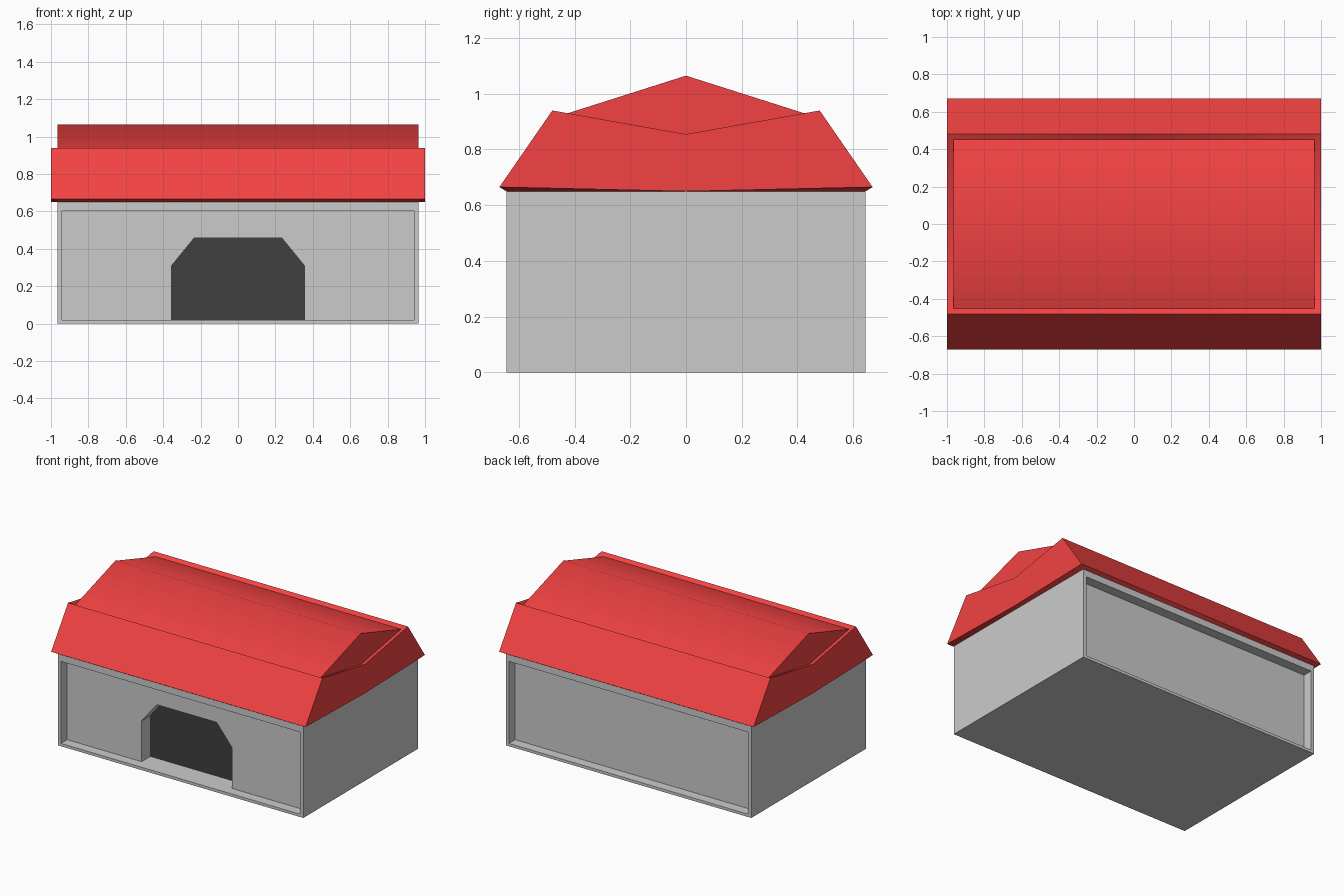
import bpy, bmesh, math

if "Cube" in bpy.data.objects:
    bpy.data.objects.remove(bpy.data.objects["Cube"])


def mesh_object(name, verts, faces, color=None):
    me = bpy.data.meshes.new(name)
    me.from_pydata(verts, [], faces)
    bm = bmesh.new()
    bm.from_mesh(me)
    bmesh.ops.recalc_face_normals(bm, faces=bm.faces)
    bm.to_mesh(me)
    bm.free()
    ob = bpy.data.objects.new(name, me)
    bpy.context.collection.objects.link(ob)
    if color:
        mat = bpy.data.materials.new(name + "_paint")
        mat.diffuse_color = (*color, 1)
        mat.use_nodes = True
        mat.node_tree.nodes["Principled BSDF"].inputs["Base Color"].default_value = mat.diffuse_color
        me.materials.append(mat)
    return ob


def prism(name, profile, y0, y1):
    """Extrude an (x, z) outline along y."""
    n = len(profile)
    verts = [(x, y, z) for y in (y0, y1) for x, z in profile]
    faces = [list(range(n)), list(range(n, 2 * n))]
    faces += [[i, (i + 1) % n, n + (i + 1) % n, n + i] for i in range(n)]
    return mesh_object(name, verts, faces)


def rect(hw, z0, z1):
    return [(-hw, z0), (hw, z0), (hw, z1), (-hw, z1)]


def apply(ob, mod):
    bpy.context.view_layer.objects.active = ob
    bpy.ops.object.modifier_apply(modifier=mod.name)


W, D, H = 0.965, 0.645, 0.65
RECESS, DOOR = 0.575, 0.475
door = [(-0.355, 0.02), (0.355, 0.02), (0.355, 0.31),
        (0.235, 0.457), (-0.235, 0.457), (-0.355, 0.31)]

# Walls: block with recessed front and back panels and a doorway
walls = prism("walls", rect(W, 0, H), -D, D)
cutters = [prism("front_recess_cut", rect(0.94, 0.02, 0.603), -0.8, -RECESS),
           prism("back_recess_cut", rect(0.94, 0.02, 0.603), RECESS, 0.8),
           prism("doorway_cut", door, -0.8, -DOOR)]
for c in cutters:
    m = walls.modifiers.new("cut", 'BOOLEAN')
    m.operation, m.solver, m.object = 'DIFFERENCE', 'EXACT', c
    apply(walls, m)
    bpy.data.objects.remove(c)

# Dark panel at the back of the doorway
y = -DOOR - 0.002
mesh_object("doorway_panel", [(x, y, z) for x, z in door],
            [[0, 1, 2, 3, 4, 5]], (0.05, 0.05, 0.05))

# Roof: one quarter, mirrored across x and y
P = {
    "eave": (1, 0.67, 0.665), "brow": (1, 0.48, 0.94),
    "dip": (1, 0, 0.855), "foot": (1, 0, H),
    "rim": (W, 0.453, 0.921), "rim_dip": (W, 0, 0.845),
    "ridge": (W, 0, 1.065), "under": (W, D, H), "under_mid": (W, 0, H),
}
for k in ("eave", "brow", "rim", "ridge", "under"):
    P[k + "0"] = (0, *P[k][1:])
F = ["eave brow dip foot",            # end wall
     "eave brow brow0 eave0",         # steep slope
     "brow rim rim0 brow0",           # inner lip along the side
     "brow dip rim_dip rim",          # inner lip along the end
     "rim rim_dip ridge",             # gable
     "rim ridge ridge0 rim0",         # upper roof
     "eave eave0 under0 under",       # eave underside
     "eave foot under_mid under"]     # end underside
keys = list(P)
roof = mesh_object("roof", list(P.values()),
                   [[keys.index(k) for k in f.split()] for f in F],
                   (0.9, 0.055, 0.055))
m = roof.modifiers.new("mirror", 'MIRROR')
m.use_axis = (True, True, False)
apply(roof, m)
bm = bmesh.new()
bm.from_mesh(roof.data)
bmesh.ops.recalc_face_normals(bm, faces=bm.faces)
bm.to_mesh(roof.data)
bm.free()

# Upper roof is softly shaded across its ridge
bpy.ops.object.select_all(action='DESELECT')
roof.select_set(True)
bpy.context.view_layer.objects.active = roof
bpy.ops.object.shade_smooth_by_angle(angle=math.radians(40))
